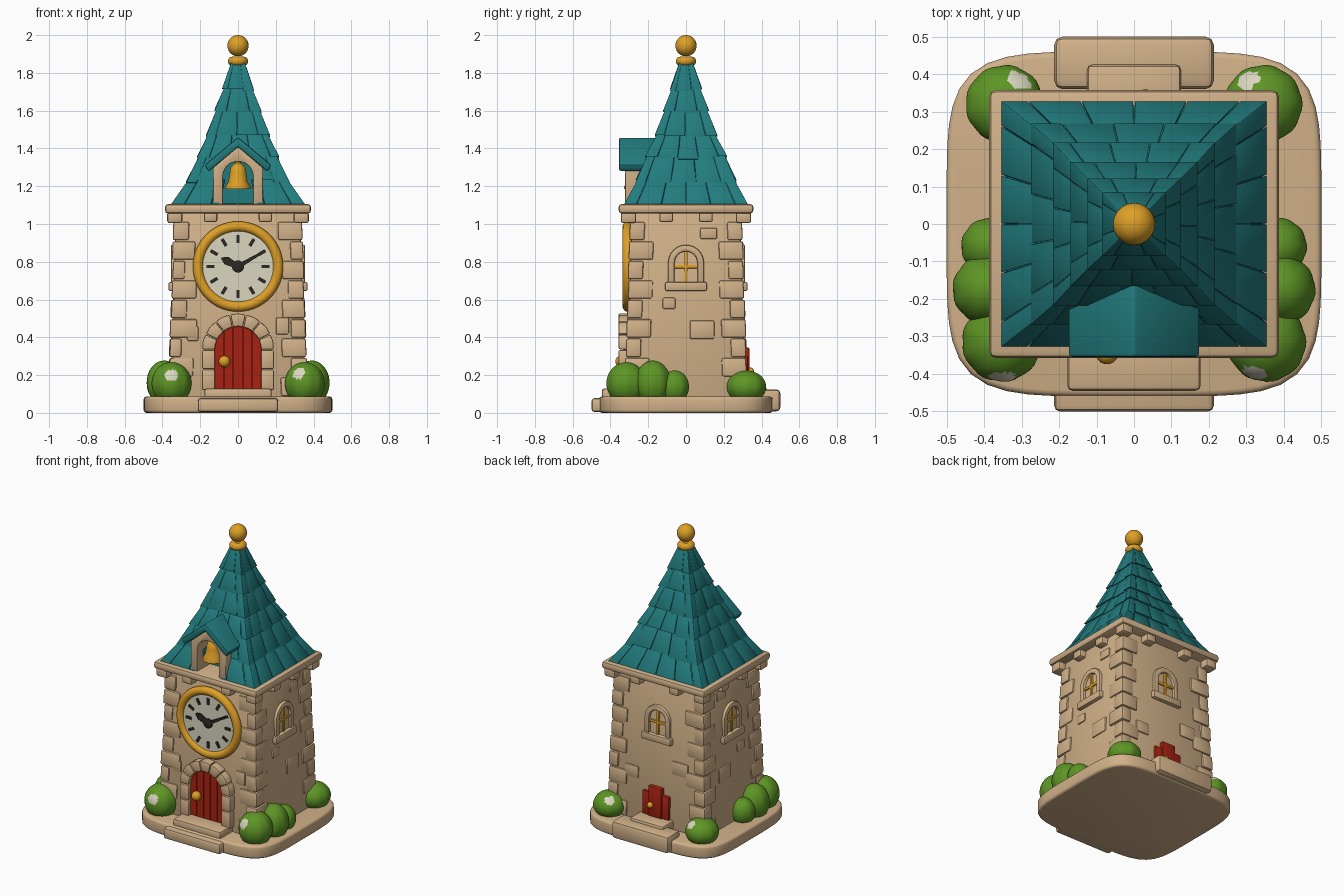
import bpy, bmesh, math, random
from mathutils import Matrix, Vector

if "Cube" in bpy.data.objects:
    bpy.data.objects.remove(bpy.data.objects["Cube"])
random.seed(4)

def mat(name, r, g, b):
    m = bpy.data.materials.new(name)
    m.diffuse_color = (r, g, b, 1)
    m.use_nodes = True
    m.node_tree.nodes["Principled BSDF"].inputs["Base Color"].default_value = m.diffuse_color
    return m
STONE = mat("sandstone", .64, .44, .25)
TEAL = mat("teal_tiles", .016, .2, .21)
GOLD = mat("gold", .73, .35, .02)
RED = mat("red_door", .40, .016, .006)
GREEN = mat("leaf_green", .11, .3, .018)
CREAM = mat("cream", .70, .67, .53)
DARK = mat("dark_iron", .025, .02, .016)

# ---------- helpers ----------
def finish(name, bm, m, bevel=0, seg=2, angle=40):
    bmesh.ops.recalc_face_normals(bm, faces=bm.faces)
    if bevel:
        es = [e for e in bm.edges if e.is_manifold and e.calc_face_angle() > .5]
        bmesh.ops.bevel(bm, geom=es, offset=bevel, segments=seg, profile=.5,
                        affect='EDGES', clamp_overlap=True)
    me = bpy.data.meshes.new(name)
    bm.to_mesh(me)
    bm.free()
    me.materials.append(m)
    me.shade_smooth()
    me.set_sharp_from_angle(angle=math.radians(angle))
    ob = bpy.data.objects.new(name, me)
    bpy.context.collection.objects.link(ob)
    return ob

def loft(bm, rings):
    vs = [[bm.verts.new(p) for p in r] for r in rings]
    for a, b in zip(vs, vs[1:]):
        for i in range(len(a)):
            j = (i + 1) % len(a)
            bm.faces.new((a[i], a[j], b[j], b[i]))
    bm.faces.new(vs[0][::-1])
    bm.faces.new(vs[-1])

def box(bm, x0, x1, y0, y1, z0, z1, M=Matrix()):
    loft(bm, [[M @ Vector(p) for p in ((x0, y0, z), (x1, y0, z), (x1, y1, z), (x0, y1, z))]
              for z in (z0, z1)])

def prism(bm, prof, y0, y1, M=Matrix()):
    loft(bm, [[M @ Vector((x, y, z)) for x, z in prof] for y in (y0, y1)])

def arch(r, spring, bottom, n=12):
    arc = [(-r * math.cos(math.pi * i / n), spring + r * math.sin(math.pi * i / n)) for i in range(n + 1)]
    return [(-r, bottom)] + arc + [(r, bottom)]

def lathe(name, prof, m, loc, facing=False, n=40):
    bm = bmesh.new()
    vs = [bm.verts.new((r, 0, z)) for r, z in prof]
    es = [bm.edges.new(p) for p in zip(vs, vs[1:])]
    bmesh.ops.spin(bm, geom=vs + es, axis=(0, 0, 1), cent=(0, 0, 0), angle=2 * math.pi, steps=n)
    bmesh.ops.remove_doubles(bm, verts=bm.verts, dist=1e-4)
    if facing:                      # turn the axis towards the front
        bm.transform(Matrix.Rotation(math.pi / 2, 4, 'X'))
    bm.transform(Matrix.Translation(loc))
    return finish(name, bm, m)

def circle_prof(R, r, z=0, n=16, full=True):
    a0, a1 = (0, 2 * math.pi) if full else (-math.pi / 2, math.pi / 2)
    return [(R + r * math.cos(a0 + (a1 - a0) * i / n), z + r * math.sin(a0 + (a1 - a0) * i / n)) for i in range(n + 1)]

def wall(z):                        # half sizes of the tapering tower
    t = (z - .08) / .98
    return .360 - .032 * t, .316 - .030 * t

def rect(hx, hy, z):
    return [(-hx, -hy, z), (hx, -hy, z), (hx, hy, z), (-hx, hy, z)]

def one_box(name, m, bevel, *dims):
    bm = bmesh.new()
    box(bm, *dims)
    return finish(name, bm, m, bevel)

# ---------- base and steps ----------
def squircle(sx, sy, z, p=5, n=72):
    out = []
    for i in range(n):
        c, s = math.cos(2 * math.pi * i / n), math.sin(2 * math.pi * i / n)
        k = (abs(c) ** p + abs(s) ** p) ** (-1 / p)
        out.append((sx * c * k, sy * s * k, z))
    return out
bm = bmesh.new()
loft(bm, [squircle(.5, .46, 0), squircle(.5, .46, .087)])
finish("base_plinth", bm, STONE, .016, 3)
one_box("front_lower_step", STONE, .015, -.213, .213, -.5, -.3, .005, .078)
one_box("front_upper_step", STONE, .014, -.178, .178, -.445, -.28, .07, .13)
one_box("back_lower_step", STONE, .022, -.213, .213, .36, .5, .008, .125)
one_box("back_upper_step", STONE, .014, -.125, .125, .28, .425, .08, .145)

# ---------- tower walls, corner stones ----------
bm = bmesh.new()
loft(bm, [rect(*wall(.06), .06), rect(*wall(1.07), 1.07)])
finish("tower_walls", bm, STONE, .012)
bm = bmesh.new()
for sx in (-1, 1):
    for sy in (-1, 1):
        for i in range(9):
            z0, z1 = .09 + i * .103, .09 + i * .103 + .097
            lx, ly = (.13, .08) if (i + (sx > 0)) % 2 else (.075, .13)
            lx += random.uniform(-.015, .015)
            o = random.uniform(.007, .014)
            rings = []
            for z in (z0, z1):
                hx, hy = wall(z)
                X, Y = hx + o, hy + o
                rings.append([(sx * a, sy * b, z) for a, b in ((X, Y), (X - lx, Y), (X - lx, Y - ly), (X, Y - ly))])
            loft(bm, rings)
finish("corner_stones", bm, STONE, .01)

# turned frames for the four walls: local -y points outwards
def side(k):
    return Matrix.Rotation(k * math.pi / 2, 4, 'Z')
bm = bmesh.new()
for k, u, z, w, h in ((1, .085, .44, .13, .1), (1, -.09, .58, .07, .06), (3, -.085, .44, .13, .1),
                      (3, .09, .56, .08, .06), (2, .17, .5, .12, .09), (2, -.19, .4, .1, .08),
                      (0, .235, .46, .07, .09), (0, -.24, .42, .06, .08), (1, .12, .95, .09, .06), (3, -.1, .97, .09, .06)):
    d = wall(z)[(k + 1) % 2]
    box(bm, u - w / 2, u + w / 2, -d - .009, -d + .03, z - h / 2, z + h / 2, side(k))
finish("wall_stones", bm, STONE, .009)

# ---------- cornice and brackets ----------
one_box("cornice", STONE, .018, -.387, .387, -.357, .357, 1.055, 1.106)
bm = bmesh.new()
for sx in (-1, 1):
    for sy in (-1, 1):
        box(bm, *sorted((sx * .295, sx * .375)), *sorted((sy * .265, sy * .345)), 1.005, 1.065)
for k in range(4):
    d, u = (.345, .145) if k % 2 == 0 else (.372, .105)
    for s in (-1, 1):
        box(bm, s * u - .036, s * u + .036, -d, -d + .1, 1.01, 1.065, side(k))
finish("cornice_brackets", bm, STONE, .012)

# ---------- tiled roof ----------
RX = [.355, .275, .217, .17, .125, .085, .022]
RY = [.328, .268, .218, .166, .122, .085, .022]
RZ = [1.104, 1.227, 1.354, 1.466, 1.6, 1.714, 1.85]
def perim(s, wx, wy, z):
    k = math.floor(s + 1e-9)
    f = 2 * (s - k) - 1
    x, y = ((f * wx, -wy), (wx, f * wy), (-f * wx, wy), (-wx, -f * wy))[k % 4]
    return (x, y, z)
core, tiles = [], bmesh.new()
for i, (n, off) in enumerate(((5, .5), (4, .4), (4, .6), (3, .45), (2, .5), (2, .35))):
    bx, by, z0, z1 = RX[i], RY[i], RZ[i], RZ[i + 1]
    tx, ty = (RX[i + 1] - .012, RY[i + 1] - .012) if i < 5 else (.035, .035)
    core += [rect(bx - .012, by - .012, z0 + .004), rect(tx - .01, ty - .01, z1)]
    for j in range(4 * n):
        a, b = (j + off) / n, (j + 1 + off) / n
        spans = [(a, b)]
        if i < 2:                   # leave room for the bell dormer
            g = .1 / (2 * bx)
            spans = [(a, min(b, .5 - g)), (max(a, .5 + g), b)]
            if a >= .5 + g: spans = [(a, b)]
        drop = random.uniform(-.006, .012) if i else 0
        for a, b in spans:
            if b - a < .05: continue
            ss = [a + .003] + [c for c in range(math.ceil(a), math.ceil(b)) if a + .02 < c < b - .02] + [b - .003]
            t = .028
            rings = [[perim(s, wx, wy, z) for s in ss] + [perim(s, wx - t, wy - t, z) for s in ss[::-1]]
                     for wx, wy, z in ((bx, by, z0 - drop), (tx, ty, z1 + .008))]
            loft(tiles, rings)
finish("roof_tiles", tiles, TEAL, .008)
bm = bmesh.new()
loft(bm, core)
roof = finish("roof_core", bm, TEAL)
cutter = one_box("dormer_cutter", TEAL, 0, -.1, .1, -.5, -.19, 1.0, 1.345)
cutter.hide_render = True
mod = roof.modifiers.new("dormer_hole", 'BOOLEAN')
mod.object, mod.solver = cutter, 'EXACT'
dg = bpy.context.evaluated_depsgraph_get()
roof.data = bpy.data.meshes.new_from_object(roof.evaluated_get(dg))
roof.modifiers.clear()
bpy.data.objects.remove(cutter)

# ---------- finial ----------
lathe("finial_collar", circle_prof(.03, .024, 1.862), GOLD, (0, 0, 0))
lathe("finial_ball", circle_prof(0, .056, 1.944, 20, False), GOLD, (0, 0, 0))

# ---------- bell dormer ----------
bm = bmesh.new()
prism(bm, [(-.132, 1.1), (-.132, 1.3), (0, 1.42), (.132, 1.3), (.132, 1.1)] + arch(.08, 1.25, 1.1)[::-1], -.322, -.185)
finish("dormer_frame", bm, STONE, .007)
bm = bmesh.new()
prism(bm, [(-.177, 1.312), (0, 1.46), (.177, 1.312), (.155, 1.277), (0, 1.408), (-.155, 1.277)], -.355, -.13)
finish("dormer_roof", bm, TEAL, .01)
lathe("bell", [(0, 1.2), (.055, 1.19), (.066, 1.186), (.066, 1.198), (.05, 1.225), (.044, 1.27), (.038, 1.3),
               (.022, 1.318), (.012, 1.322), (.012, 1.34), (0, 1.34)], GOLD, (0, -.262, 0))

# ---------- clock ----------
CZ = .775
lathe("clock_rim", circle_prof(.212, .027), GOLD, (0, -.309, CZ), True, 56)
lathe("clock_face", [(0, -.03), (.2, -.03), (.2, .02), (0, .02)], CREAM, (0, -.298, CZ), True, 56)
bm = bmesh.new()
def bar(angle, r0, r1, w0, w1, y):  # angle clockwise from twelve
    M = Matrix.Translation((0, 0, CZ)) @ Matrix.Rotation(angle, 4, 'Y')
    prism(bm, [(-w0, r0), (w0, r0), (w1, r1), (-w1, r1)], y, -.31, M)
for h in range(12):
    bar(h * math.pi / 6, .125, .168, .009, .009, -.324)
bar(math.radians(-63), -.01, .07, .012, .022, -.329)
bar(math.radians(-63), .07, .098, .022, .004, -.329)
bar(math.radians(60), -.01, .145, .013, .006, -.331)
finish("clock_hands_and_marks", bm, DARK)
lathe("clock_hub", [(0, -.02), (.032, -.02), (.032, .01), (.02, .016), (0, .018)], DARK, (0, -.318, CZ), True, 24)

# ---------- front door ----------
bm = bmesh.new()
prism(bm, arch(.126, .335, .12), -.322, -.28)
N = 5
for i in range(N):
    a, b = -.126 + i * .252 / N + .002, -.126 + (i + 1) * .252 / N - .002
    xs = [b + (a - b) * j / 4 for j in range(5)]
    prism(bm, [(a, .125), (b, .125)] + [(x, .335 + math.sqrt(.126 ** 2 - x * x)) for x in xs], -.332, -.3)
finish("front_door", bm, RED)
bm = bmesh.new()
for s in (-1, 1):
    for z0, z1 in ((.12, .23), (.232, .333)):
        box(bm, *sorted((s * .122, s * .19)), -.357, -.28, z0, z1)
for i in range(7):
    a, b = math.pi * i / 7 + .008, math.pi * (i + 1) / 7 - .008
    prism(bm, [(r * math.cos(t), .335 + r * math.sin(t)) for r, t in
               ((.122, a), (.19, a), (.192, (a + b) / 2), (.19, b), (.122, b), (.122, (a + b) / 2))], -.357, -.28)
finish("door_surround", bm, STONE, .009)
lathe("door_knob", circle_prof(0, .031, 0, 14, False), GOLD, (-.072, -.343, .272), n=24)

# ---------- small back door ----------
bm = bmesh.new()
box(bm, -.1, .1, .28, .328, .13, .3)
box(bm, -.05, .05, .28, .336, .13, .345)
finish("back_door", bm, RED, .006)
lathe("back_door_knob", circle_prof(0, .02, 0, 12, False), GOLD, (.03, .34, .22), n=20)

# ---------- windows on the right, back and left ----------
frame, cross = bmesh.new(), bmesh.new()
for k in (1, 2, 3):
    d, M = wall(.77)[(k + 1) % 2], side(k)
    prism(frame, arch(.095, .795, .68) + arch(.06, .795, .68)[::-1], -d - .018, -d + .03, M)
    box(frame, -.11, .11, -d - .03, -d + .03, .645, .693, M)
    box(cross, -.009, .009, -d - .01, -d + .02, .68, .86, M)
    box(cross, -.063, .063, -d - .009, -d + .02, .765, .783, M)
finish("window_frames_and_sills", frame, STONE, .008)
finish("window_bars", cross, GOLD, .003)

# ---------- bushes ----------
def bush(name, x, y, r, top, patch=None):
    bm = bmesh.new()
    bmesh.ops.create_icosphere(bm, subdivisions=4, radius=1)
    bottom = .075
    rz = (top - bottom) * .58
    cz = top - rz
    hit = set()
    if patch:
        p = Vector(patch).normalized()
        hit = {f.index for f in bm.faces if f.calc_center_median().normalized().dot(p) > .95}
    for v in bm.verts:
        a = math.atan2(v.co.y, v.co.x)
        f = r * (1 - .035 * (1 - abs(math.cos(4.5 * a + x * 9))) * (1 - v.co.z ** 2))
        v.co = (x + v.co.x * f, y + v.co.y * f, max(bottom, cz + v.co.z * rz))
    ob = finish(name, bm, GREEN)
    ob.data.materials.append(CREAM)
    for f in ob.data.polygons:
        f.material_index = int(f.index in hit)
for s, word in ((-1, "left"), (1, "right")):
    bush(word + "_front_bush", s * .353, -.315, .107, .268, (-.28, -.75, .45) if s > 0 else (.02, -.87, .38))
    bush(word + "_middle_bush", s * .39, -.175, .095, .277)
    bush(word + "_small_bush", s * .385, -.06, .077, .225)
    bush(word + "_back_bush", s * .345, .32, .105, .224, (-s * .38, .62, .65))
